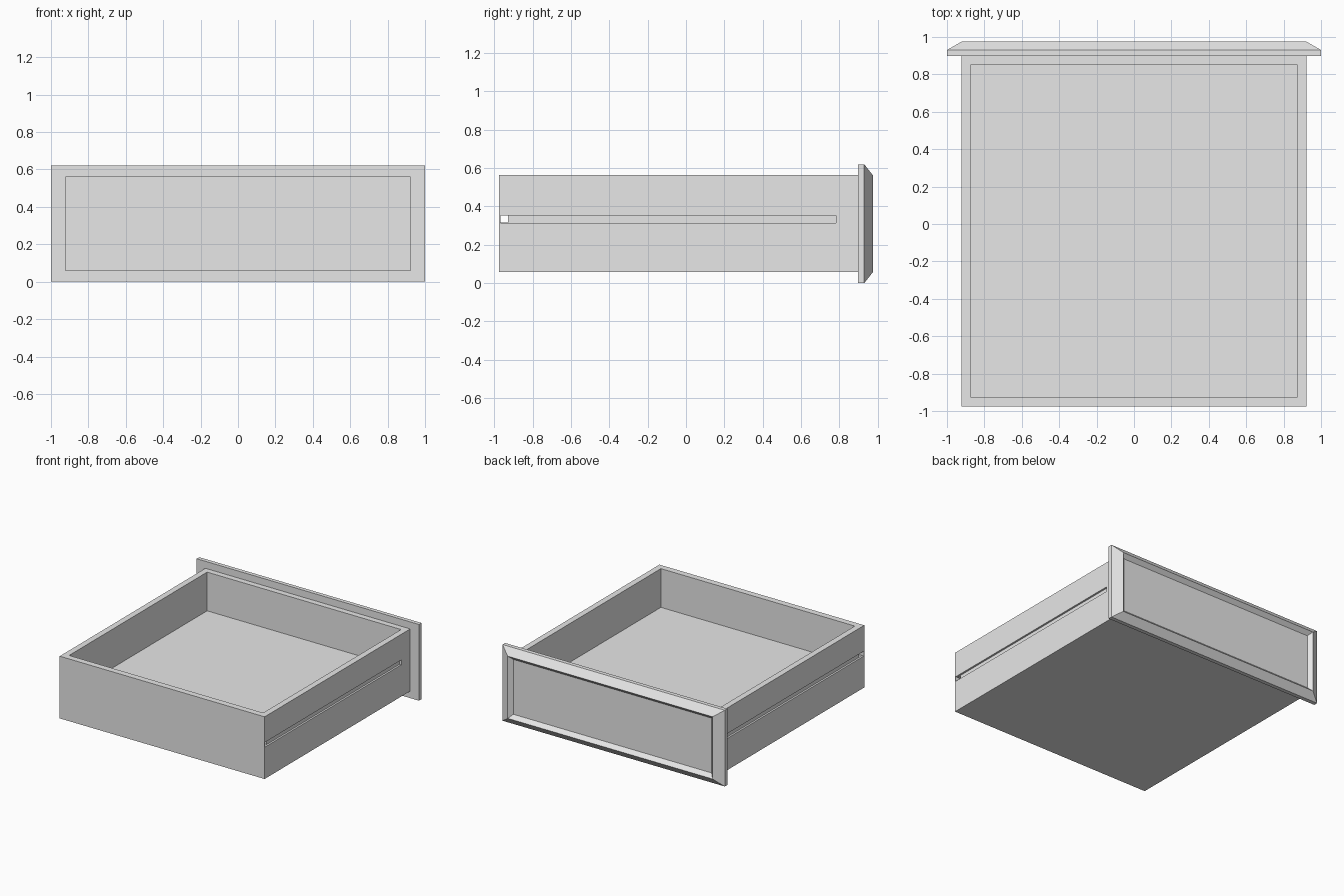
import bpy
import bmesh

if "Cube" in bpy.data.objects:
    bpy.data.objects.remove(bpy.data.objects["Cube"], do_unlink=True)

# Single plain grey finish
grey = bpy.data.materials.new("light_grey")
grey.use_nodes = True
grey.diffuse_color = (0.8, 0.8, 0.8, 1)
grey.node_tree.nodes["Principled BSDF"].inputs["Base Color"].default_value = (0.8, 0.8, 0.8, 1)


def finish(bm, name):
    bmesh.ops.recalc_face_normals(bm, faces=bm.faces)
    mesh = bpy.data.meshes.new(name)
    bm.to_mesh(mesh)
    bm.free()
    mesh.materials.append(grey)
    obj = bpy.data.objects.new(name, mesh)
    bpy.context.collection.objects.link(obj)
    return obj


def ring_solid(name, rings):
    """Join a series of four-point rings with quads and cap both ends."""
    bm = bmesh.new()
    loops = [[bm.verts.new(p) for p in ring] for ring in rings]
    for a, b in zip(loops, loops[1:]):
        for i in range(4):
            j = (i + 1) % 4
            bm.faces.new((a[i], a[j], b[j], b[i]))
    bm.faces.new(loops[0])
    bm.faces.new(loops[-1])
    return finish(bm, name)


def flat_ring(hx, y0, y1, z):
    return [(-hx, y0, z), (hx, y0, z), (hx, y1, z), (-hx, y1, z)]


def upright_ring(hx, z0, z1, y):
    return [(-hx, y, z0), (hx, y, z0), (hx, y, z1), (-hx, y, z1)]


def box(name, x, y, z, round_end=0.0):
    bm = bmesh.new()
    bmesh.ops.create_cube(bm, size=1)
    for v in bm.verts:
        v.co = [lo if c < 0 else hi for c, (lo, hi) in zip(v.co, (x, y, z))]
    if round_end:
        edges = [e for e in bm.edges if all(v.co.y == y[1] for v in e.verts)
                 and e.verts[0].co.z == e.verts[1].co.z]
        bmesh.ops.bevel(bm, geom=edges, offset=round_end, segments=2,
                        profile=0.5, affect='EDGES')
    return finish(bm, name)


def cut(target, cutter):
    mod = target.modifiers.new("cut", 'BOOLEAN')
    mod.operation = 'DIFFERENCE'
    mod.solver = 'EXACT'
    mod.object = cutter
    cutter.hide_render = True
    bpy.context.view_layer.objects.active = target
    bpy.ops.object.modifier_apply(modifier=mod.name)
    bpy.data.objects.remove(cutter, do_unlink=True)


# Open tray with a raised floor
tray = ring_solid("drawer_tray", [
    flat_ring(0.922, -0.975, 0.897, 0.057),
    flat_ring(0.922, -0.975, 0.897, 0.563),
    flat_ring(0.873, -0.924, 0.85, 0.563),
    flat_ring(0.873, -0.924, 0.85, 0.248),
])

# Runner slots along both sides, and the channel through the end wall
for side in (-1, 1):
    xs = sorted((side * 0.907, side * 0.96))
    cut(tray, box("slot_cutter", xs, (-0.969, 0.782), (0.315, 0.354), 0.006))
cut(tray, box("channel_cutter", (-0.95, 0.95), (-0.968, -0.928), (0.316, 0.353)))

# Face panel: slab, bevelled rim and shallow sloped recess
ring_solid("drawer_face", [
    upright_ring(1.0, 0.0, 0.62, 0.897),
    upright_ring(1.0, 0.0, 0.62, 0.93),
    upright_ring(0.922, 0.057, 0.563, 0.975),
    upright_ring(0.892, 0.087, 0.533, 0.945),
])
